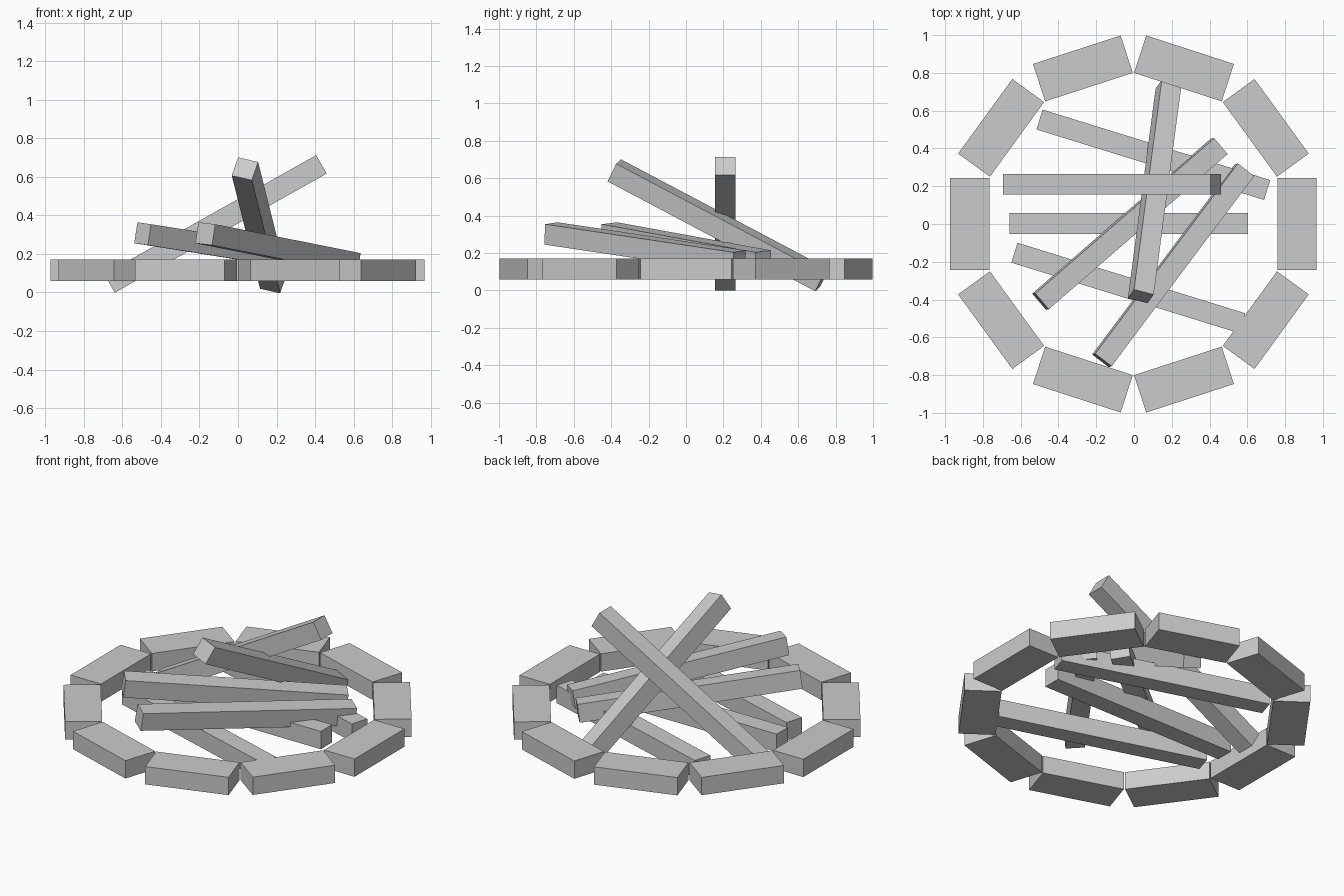
import bpy, math
from mathutils import Vector, Matrix

if "Cube" in bpy.data.objects:
    bpy.data.objects.remove(bpy.data.objects["Cube"])


def box(name, center, axes, size):
    """Box with the given centre, three local axes and edge lengths."""
    bpy.ops.mesh.primitive_cube_add(size=1)
    ob = bpy.context.object
    ob.name = name
    rot = Matrix(axes).transposed().to_4x4()
    ob.data.transform(rot @ Matrix.Diagonal((*size, 1)))
    ob.location = center
    return ob


def log(name, a, b, side):
    """Square log from a to b; side is the direction across its width."""
    a, b = Vector(a), Vector(b)
    d = (b - a).normalized()
    s = Vector(side)
    s = (s - d * s.dot(d)).normalized()
    return box(name, (a + b) / 2, (d, s, d.cross(s)), ((b - a).length, 0.11, 0.11))


# ring of ten stones
for i in range(10):
    t = i * math.tau / 10
    r = Vector((math.cos(t), math.sin(t), 0))
    tan = Vector((-math.sin(t), math.cos(t), 0))
    box(f"ring_stone_{i + 1}", r * 0.866 + Vector((-0.003, 0, 0.115)),
        (r, tan, Vector((0, 0, 1))), (0.208, 0.488, 0.11))

# three logs lying flat
Z = 0.115
log("flat_log_back", (-0.50, 0.553, Z), (0.705, 0.18, Z), (0, 1, 0))
log("flat_log_middle", (-0.66, 0.002, Z), (0.603, 0.002, Z), (0, 1, 0))
log("flat_log_front", (-0.633, -0.152, Z), (0.572, -0.525, Z), (0, 1, 0))

# two gently sloping logs
log("sloping_log_left", (-0.495, -0.41, 0.305), (0.452, 0.412, 0.155), (0.07, -0.083, -0.01))
log("sloping_log_right", (-0.17, -0.722, 0.305), (0.585, 0.285, 0.155), (0.085, -0.065, -0.01))

# two steep logs crossing over the top
log("steep_log_side", (-0.667, 0.21, 0.047), (0.433, 0.21, 0.665), (0, 1, 0))
log("steep_log_front", (0.183, 0.727, 0.055), (0.036, -0.383, 0.642), (0.10, -0.02, -0.025))
